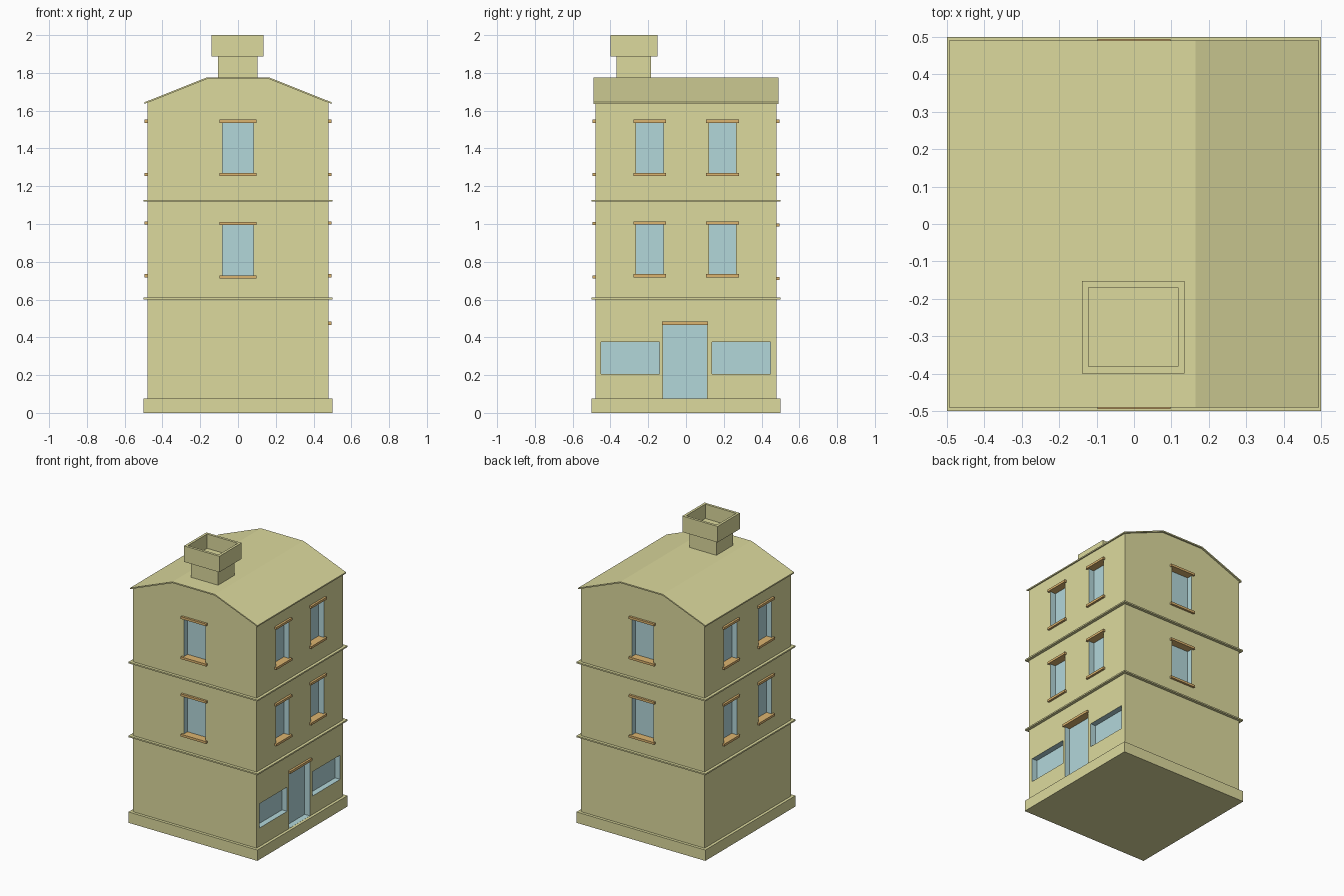
import bpy, bmesh

if "Cube" in bpy.data.objects:
    bpy.data.objects.remove(bpy.data.objects["Cube"])


def material(name, rgb):
    m = bpy.data.materials.new(name)
    m.diffuse_color = (*rgb, 1)
    m.use_nodes = True
    m.node_tree.nodes["Principled BSDF"].inputs["Base Color"].default_value = m.diffuse_color
    return m


WALL = material("wall_plaster", (0.72, 0.70, 0.34))
GLASS = material("pale_glass", (0.45, 0.68, 0.70))
TRIM = material("tan_trim", (0.72, 0.46, 0.16))


def finish(name, bm, mat):
    bmesh.ops.recalc_face_normals(bm, faces=bm.faces)
    me = bpy.data.meshes.new(name)
    bm.to_mesh(me)
    bm.free()
    me.materials.append(mat)
    ob = bpy.data.objects.new(name, me)
    bpy.context.collection.objects.link(ob)
    return ob


def add_box(bm, lo, hi):
    verts = bmesh.ops.create_cube(bm, size=1)["verts"]
    for v in verts:
        v.co = [(a + b) / 2 + c * (b - a) for a, b, c in zip(lo, hi, v.co)]


def box(name, lo, hi, mat):
    bm = bmesh.new()
    add_box(bm, lo, hi)
    return finish(name, bm, mat)


def prism(name, profile, y, mat):
    """Extrude an x-z profile from -y to +y."""
    bm = bmesh.new()
    face = bm.faces.new([bm.verts.new((x, -y, z)) for x, z in profile])
    ext = bmesh.ops.extrude_face_region(bm, geom=[face])["geom"]
    bmesh.ops.translate(bm, vec=(0, 2 * y, 0),
                        verts=[g for g in ext if isinstance(g, bmesh.types.BMVert)])
    return finish(name, bm, mat)


def on_side(side, a, b, d0, d1, z0, z1):
    """Corners of a box on a wall: a..b along it, d0..d1 outward from the centre."""
    axis, sign = side
    d0, d1 = sorted((d0 * sign, d1 * sign))
    return ((d0, a, z0), (d1, b, z1)) if axis == "x" else ((a, d0, z0), (b, d1, z1))


W = 0.48        # half width of the walls
RECESS = 0.44   # depth plane of the glass
cuts, trims = bmesh.new(), bmesh.new()


def opening(side, a, b, z0, z1):
    add_box(cuts, *on_side(side, a, b, RECESS, 0.56, z0, z1))


def trim(side, a, b, z0, z1):
    add_box(trims, *on_side(side, a, b, RECESS - 0.01, 0.495, z0, z1))


def window(side, centre, half, z0, z1):
    opening(side, centre - half, centre + half, z0, z1)
    for z in (z0, z1):  # sill and lintel
        trim(side, centre - half - 0.015, centre + half + 0.015, z - 0.008, z + 0.008)


# Upper floor windows on all four sides
for sign in (-1, 1):
    lower = 0.719 if sign < 0 else 0.712
    window(("y", sign), 0, 0.083, lower, lower + 0.283)
    window(("y", sign), 0, 0.083, 1.262, 1.544)
    for c in (-0.192, 0.193):
        window(("x", sign), c, 0.072, 0.726, 1.006)
        window(("x", sign), c, 0.072, 1.262, 1.544)

# Shop front: door and two display windows on the right side
shop = ("x", 1)
opening(shop, -0.121, 0.111, 0.077, 0.474)
trim(shop, -0.128, 0.116, 0.466, 0.483)
opening(shop, -0.45, -0.14, 0.205, 0.375)
opening(shop, 0.138, 0.447, 0.205, 0.375)

# Walls with gable ends, openings cut with glass-coloured recesses
walls = prism("walls", [(-W, 0.04), (W, 0.04), (W, 1.643), (0.165, 1.769),
                        (-0.165, 1.769), (-W, 1.643)], W, WALL)
cutter = finish("opening_cutter", cuts, GLASS)
cutter.hide_render = True
walls.data.materials.append(GLASS)
mod = walls.modifiers.new("openings", "BOOLEAN")
mod.operation = "DIFFERENCE"
mod.solver = "EXACT"
mod.material_mode = "TRANSFER"
mod.object = cutter
bpy.context.view_layer.update()
cut_mesh = bpy.data.meshes.new_from_object(
    walls.evaluated_get(bpy.context.evaluated_depsgraph_get()))
walls.modifiers.clear()
walls.data = cut_mesh
bpy.data.objects.remove(cutter)
finish("sills_and_lintels", trims, TRIM)

# Plinth and floor bands
box("plinth", (-0.5, -0.5, 0), (0.5, 0.5, 0.076), WALL)
for name, z in (("lower_band", 0.605), ("upper_band", 1.123)):
    # thin frame kept shallow so it stays outside the rooms
    box(name, (-0.5, -0.5, z - 0.005), (0.5, 0.5, z + 0.005), WALL)

# Roof shell
top = [(-0.494, 1.645), (-0.165, 1.776), (0.165, 1.776), (0.494, 1.645)]
prism("roof", top + [(x, z - 0.009) for x, z in reversed(top)], 0.491, WALL)

# Chimney stack with a hollow cap
box("chimney_stack", (-0.106, -0.367, 1.74), (0.102, -0.185, 1.895), WALL)
bm = bmesh.new()
add_box(bm, (-0.139, -0.399, 1.888), (0.135, -0.152, 2.0))
rim = max(bm.faces, key=lambda f: f.calc_center_median().z)
bmesh.ops.inset_region(bm, faces=[rim], thickness=0.025)
floor = bmesh.ops.extrude_discrete_faces(bm, faces=[rim])["faces"][0]
bmesh.ops.translate(bm, vec=(0, 0, -0.1), verts=floor.verts)
finish("chimney_cap", bm, WALL)
